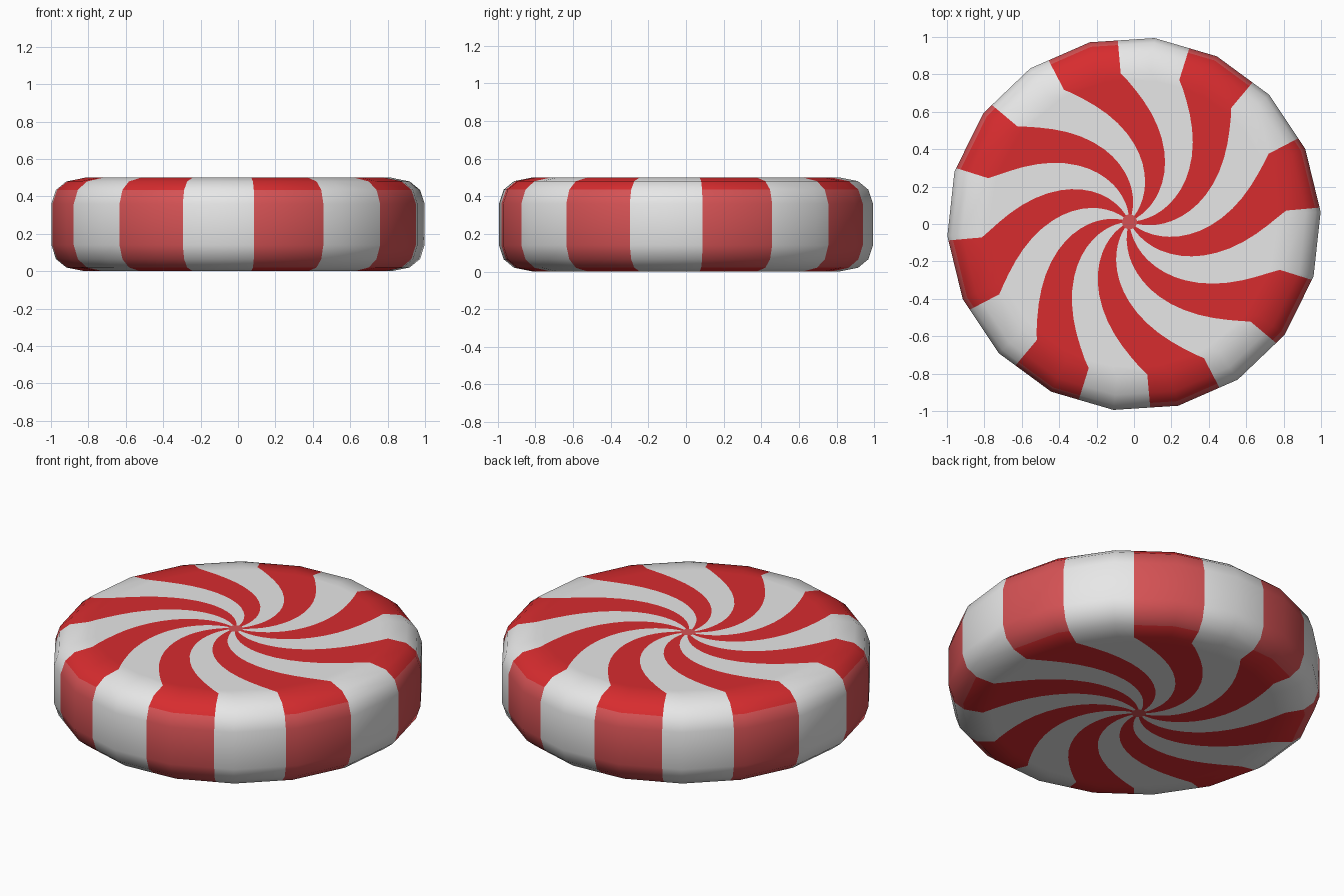
import bpy
import math
from mathutils import Vector

if "Cube" in bpy.data.objects:
    bpy.data.objects.remove(bpy.data.objects["Cube"])

SIDES, STRIPES = 18, 16           # outline polygon, red + white stripes
CORNER0, EDGE0 = 3.7, 5.05        # degrees: first outline corner, first stripe edge
STEP, WIDTH = 360 / SIDES, 360 / STRIPES
FLAT = 0.82                       # radius where the flat face meets the rounded rim
HEIGHT = 0.5


def material(name, rgb):
    m = bpy.data.materials.new(name)
    m.diffuse_color = (*rgb, 1)
    m.use_nodes = True
    m.node_tree.nodes["Principled BSDF"].inputs["Base Color"].default_value = m.diffuse_color
    return m


mats = [material("white", (0.80, 0.80, 0.80)),
        material("bright_red", (0.68, 0.025, 0.028)),
        material("pale_red", (0.67, 0.085, 0.09))]

# Columns follow both the stripe edges and the corners of the outline
angles = sorted([EDGE0 + WIDTH * k for k in range(STRIPES)] +
                [CORNER0 + STEP * k for k in range(SIDES)])
n = len(angles)


def polygon_scale(a):
    """Distance to the outline polygon at angle a, for a corner radius of 1."""
    off = (a - CORNER0) % STEP - STEP / 2
    return math.cos(math.radians(STEP / 2)) / math.cos(math.radians(off))


# Rings (radius, z, twist sign, normal elevation): top face, rim, bottom face
inner = [0.04, 0.07, 0.10, 0.14, 0.18, 0.22, 0.27, 0.32, 0.37, 0.42,
         0.48, 0.54, 0.60, 0.66, 0.72, 0.77]
top = [(r, HEIGHT, -1, 90) for r in inner]
rim = [(0.82, 0.5, 0, 82), (0.92, 0.48, 0, 62), (0.975, 0.435, 0, 38), (1.0, 0.36, 0, 10),
       (1.0, 0.14, 0, -10), (0.975, 0.065, 0, -38), (0.92, 0.02, 0, -62), (0.82, 0, 0, -82)]
bottom = [(r, 0, 1, -90) for r in reversed(inner)]
rings = top + rim + bottom

verts, normals = [], []
for r, z, sign, elev in rings:
    t = max(0, 1 - r / FLAT)
    twist = sign * 70 * t ** 1.2
    for a in angles:
        rr = r if sign else r * polygon_scale(a)
        w = math.radians(a + twist)
        e = math.radians(elev)
        verts.append((rr * math.cos(w) - 0.025 * t, rr * math.sin(w) + 0.012 * t, z))
        normals.append(Vector((math.cos(w) * math.cos(e),
                               math.sin(w) * math.cos(e), math.sin(e))))

# Skin the rings; colour by stripe number and by height on the rim
faces, colours = [], []
for i in range(len(rings) - 1):
    zmid = (rings[i][1] + rings[i + 1][1]) / 2
    red = 2 if 0.03 < zmid < 0.45 else 1
    for j in range(n):
        k = (j + 1) % n
        faces.append((i * n + j, (i + 1) * n + j, (i + 1) * n + k, i * n + k))
        nxt = angles[k] + (360 if k == 0 else 0)
        mid = (angles[j] + nxt) / 2
        stripe = math.floor((mid - EDGE0) / WIDTH) % STRIPES
        colours.append(red if stripe % 2 == 0 else 0)

# Small red hubs in the middle of both faces
last = (len(rings) - 1) * n
faces += [tuple(range(n)), tuple(last + j for j in reversed(range(n)))]
colours += [2, 2]

mesh = bpy.data.meshes.new("striped_candy")
mesh.from_pydata(verts, [], faces)
for m in mats:
    mesh.materials.append(m)
for p, c in zip(mesh.polygons, colours):
    p.material_index = c
    p.use_smooth = True
mesh.update()
mesh.normals_split_custom_set_from_vertices(normals)
candy = bpy.data.objects.new("striped_candy", mesh)
bpy.context.collection.objects.link(candy)
